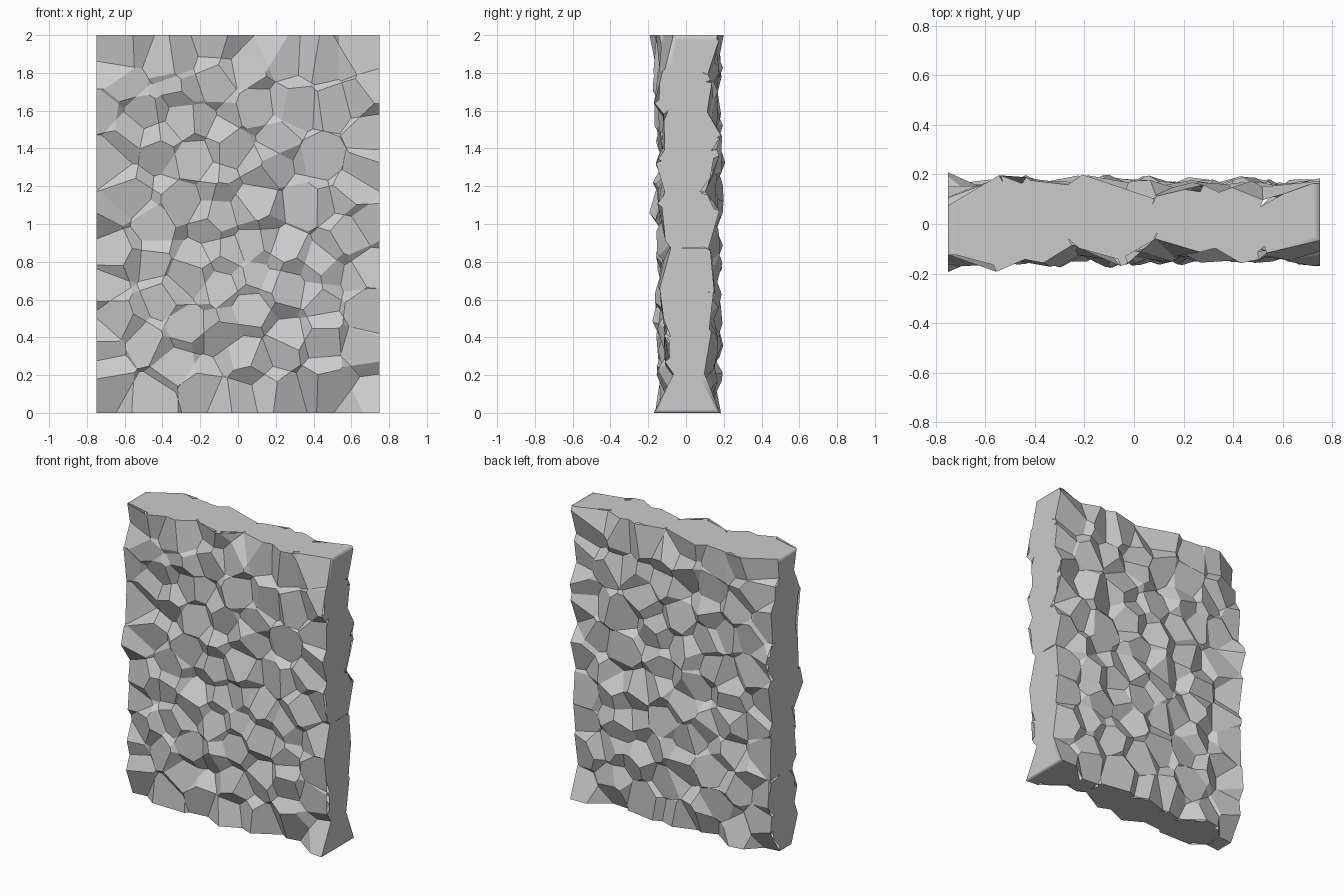
import bpy, bmesh, random
from mathutils import Vector

if "Cube" in bpy.data.objects:
    bpy.data.objects.remove(bpy.data.objects["Cube"])

random.seed(23)
W, H = 0.75, 2.0          # half width, height
DEPTH = 0.275             # distance of the outer "air" seeds from the stone seeds


def layer(y, jitter_y, spacing=0.17):
    """Sheet of irregular seeds that keep a minimum spacing."""
    pts = []
    for _ in range(4000):
        x, z = random.uniform(-W + 0.03, W - 0.03), random.uniform(0.03, H - 0.03)
        if all((p.x - x) ** 2 + (p.z - z) ** 2 > spacing ** 2 for p in pts):
            pts.append(Vector((x, y + random.uniform(-jitter_y, jitter_y), z)))
    return pts


def bulge(pts, x, z, radius, dy):
    """Push the seeds round a spot in or out."""
    for p in pts:
        if (Vector((p.x, 0, p.z)) - Vector((x, 0, z))).length < radius:
            p.y += dy


# Stone seeds in the middle sheet, air seeds in front and behind
stone = layer(0.01, 0.015)
front_air = layer(0.015 - DEPTH, 0.015)
back_air = layer(0.012 + DEPTH, 0.015)

# Slightly thinner along the borders
for p in front_air + back_air:
    if min(W - abs(p.x), p.z, H - p.z) < 0.13:
        p.y *= 0.92

# Bulges at the upper corners
bulge(front_air, -0.62, 1.75, 0.25, -0.07)
bulge(front_air, 0.75, 1.75, 0.18, -0.06)
bulge(back_air, -0.5, 1.95, 0.2, 0.08)

air = front_air + back_air


def mirrors(p):
    """Reflections across the four border planes, giving flat cut edges."""
    out = []
    for s in (-1, 1):
        if W - s * p.x < 0.4:
            out.append(Vector((2 * s * W - p.x, p.y, p.z)))
    if p.z < 0.4:
        out.append(Vector((p.x, p.y, -p.z)))
    if H - p.z < 0.4:
        out.append(Vector((p.x, p.y, 2 * H - p.z)))
    return out


outside = air + [m for p in stone + air for m in mirrors(p)]
seeds = stone + outside


def clip(poly, point, normal):
    """Keep the part of a polygon behind a plane."""
    out = []
    for a, b in zip(poly, poly[1:] + poly[:1]):
        da, db = (a - point).dot(normal), (b - point).dot(normal)
        if da <= 0:
            out.append(a)
        if da * db < 0:
            out.append(a.lerp(b, da / (da - db)))
    return out


# Facets are the cell walls between stone and outside seeds
bm = bmesh.new()
n_stone = len(stone)
for i, p in enumerate(stone):
    near = sorted((((q - p).length, j) for j, q in enumerate(seeds) if j != i))
    near = [(d, j) for d, j in near if d < 0.7]
    for d, j in near:
        if j < n_stone:
            continue
        q = seeds[j]
        n = (q - p).normalized()
        mid = (p + q) / 2
        u = n.orthogonal().normalized()
        v = n.cross(u)
        poly = [mid + u * a + v * b for a, b in ((-1, -1), (1, -1), (1, 1), (-1, 1))]
        for _, k in near:
            if k != j:
                poly = clip(poly, (p + seeds[k]) / 2, seeds[k] - p)
                if len(poly) < 3:
                    break
        if len(poly) >= 3:
            bm.faces.new([bm.verts.new(c) for c in poly])

bmesh.ops.remove_doubles(bm, verts=bm.verts, dist=0.002)
bmesh.ops.recalc_face_normals(bm, faces=bm.faces)

# Border sides are smooth shaded with a narrow rim, front and back stay flat
for axis, sign in ((0, -1), (0, 1), (2, -1), (2, 1)):
    side = [f for f in bm.faces if f.normal[axis] * sign > 0.999]
    rim = bmesh.ops.inset_region(bm, faces=side, thickness=0.03, use_even_offset=False)
    for f in side + rim["faces"]:
        f.smooth = True

mesh = bpy.data.meshes.new("rock_wall")
bm.to_mesh(mesh)
bm.free()
wall = bpy.data.objects.new("rock_wall", mesh)
bpy.context.collection.objects.link(wall)
